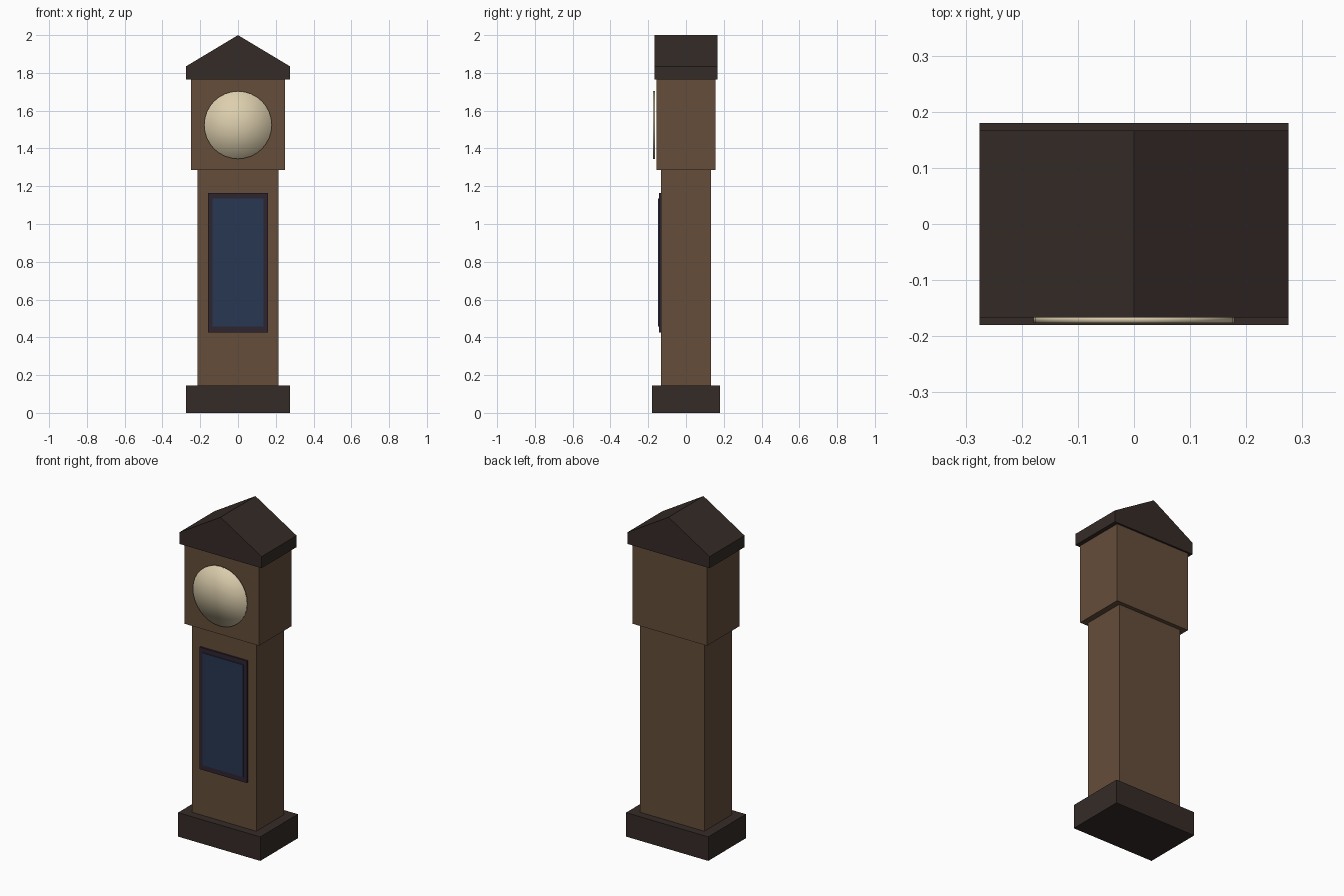
import bpy, math

if "Cube" in bpy.data.objects:
    bpy.data.objects.remove(bpy.data.objects["Cube"])


def material(name, color):
    m = bpy.data.materials.new(name)
    m.diffuse_color = (*color, 1)
    m.use_nodes = True
    m.node_tree.nodes["Principled BSDF"].inputs["Base Color"].default_value = m.diffuse_color
    return m


dark = material("dark_wood", (0.035, 0.024, 0.02))
wood = material("brown_wood", (0.13, 0.075, 0.043))
trim = material("door_trim", (0.028, 0.018, 0.03))
blue = material("blue_glass", (0.02, 0.038, 0.085))
cream = material("cream", (0.72, 0.62, 0.42))


def box(name, hx, y0, y1, z0, z1, mat):
    bpy.ops.mesh.primitive_cube_add(size=1, location=(0, (y0 + y1) / 2, (z0 + z1) / 2))
    ob = bpy.context.object
    ob.name = name
    ob.scale = (2 * hx, y1 - y0, z1 - z0)
    bpy.ops.object.transform_apply(location=False, rotation=False, scale=True)
    ob.data.materials.append(mat)
    return ob


# Case, stacked from the plinth up
box("plinth", 0.275, -0.18, 0.18, 0, 0.145, dark)
box("trunk", 0.215, -0.132, 0.132, 0.145, 1.285, wood)
box("hood", 0.25, -0.156, 0.156, 1.285, 1.765, wood)

# Door on the trunk
box("door_frame", 0.158, -0.142, -0.132, 0.425, 1.163, trim)
box("door_glass", 0.136, -0.147, -0.142, 0.457, 1.135, blue)

# Gabled roof: five-sided profile extruded front to back
profile = [(-0.275, 1.765), (0.275, 1.765), (0.275, 1.835), (0, 2.0), (-0.275, 1.835)]
n = len(profile)
verts = [(x, y, z) for y in (-0.167, 0.167) for x, z in profile]
faces = [tuple(range(n)), tuple(reversed(range(n, 2 * n)))]
faces += [(i, i + n, (i + 1) % n + n, (i + 1) % n) for i in range(n)]
mesh = bpy.data.meshes.new("gable_roof")
mesh.from_pydata(verts, [], faces)
mesh.materials.append(dark)
bpy.context.collection.objects.link(bpy.data.objects.new("gable_roof", mesh))

# Round dial, smooth over its rim
bpy.ops.mesh.primitive_cylinder_add(vertices=32, radius=0.179, depth=0.012, end_fill_type='TRIFAN',
                                    location=(0, -0.17, 1.524), rotation=(math.pi / 2, 0, 0))
dial = bpy.context.object
dial.name = "clock_dial"
dial.data.materials.append(cream)
bpy.ops.object.shade_smooth()
